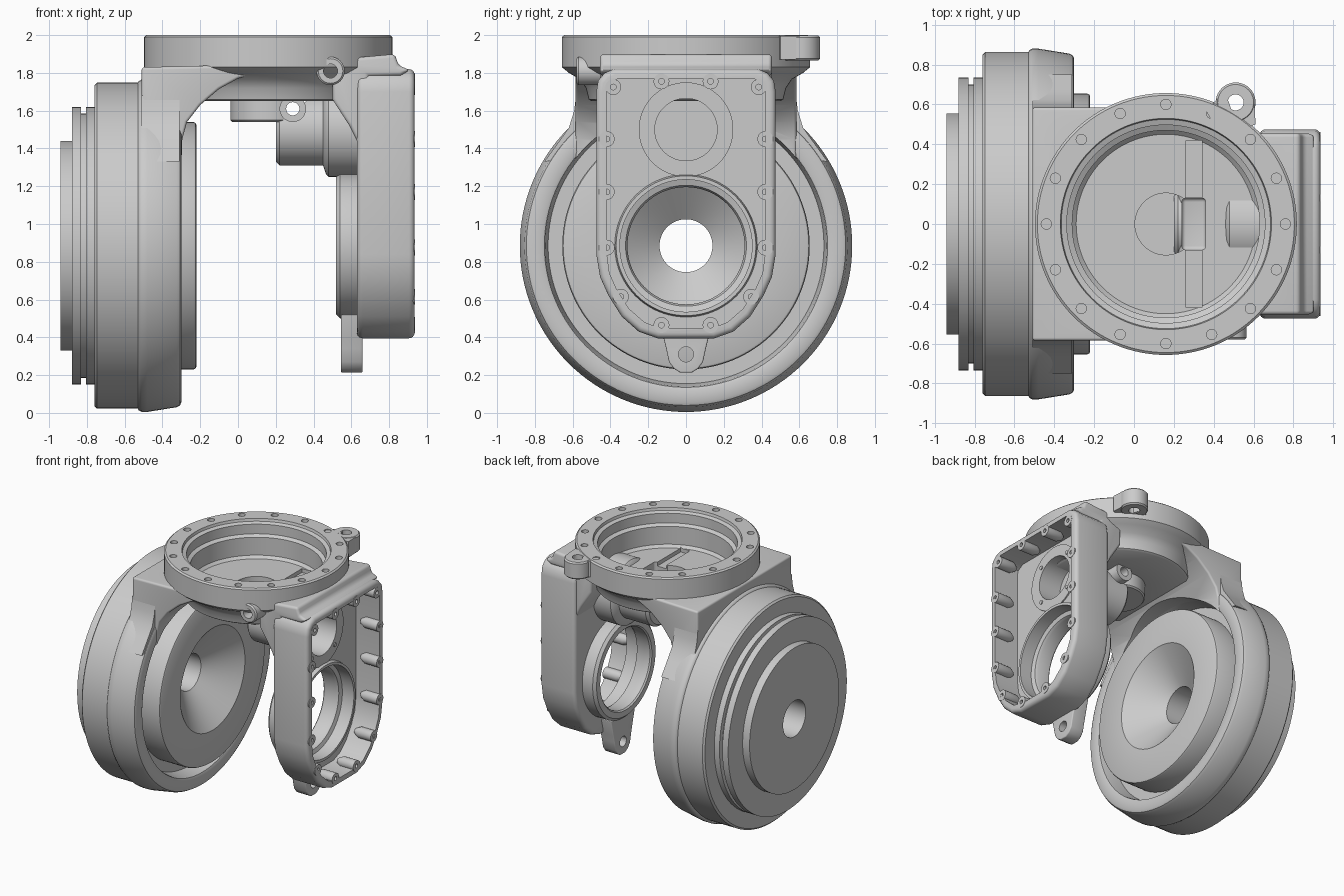
import bpy, bmesh
from math import sin, cos, pi, radians
from mathutils import Vector

if "Cube" in bpy.data.objects:
    bpy.data.objects.remove(bpy.data.objects["Cube"])

MAP = {'x': lambda a, b, h: Vector((h, a, b)),
       'y': lambda a, b, h: Vector((a, h, b)),
       'z': lambda a, b, h: Vector((a, b, h))}


def finish(name, bm):
    bmesh.ops.remove_doubles(bm, verts=bm.verts, dist=1e-5)
    bmesh.ops.recalc_face_normals(bm, faces=bm.faces)
    me = bpy.data.meshes.new(name)
    bm.to_mesh(me)
    bm.free()
    ob = bpy.data.objects.new(name, me)
    bpy.context.collection.objects.link(ob)
    return ob


def lathe(name, profile, axis='z', at=(0, 0), seg=96):
    """Revolve a closed (radius, height) outline about an axis."""
    bm = bmesh.new()
    rings = [[bm.verts.new(MAP[axis](at[0] + r * cos(2 * pi * i / seg),
                                     at[1] + r * sin(2 * pi * i / seg), h))
              for i in range(seg)] for r, h in profile]
    n = len(profile)
    for k in range(n):
        if profile[k][0] == 0 and profile[(k + 1) % n][0] == 0:
            continue
        a, b = rings[k], rings[(k + 1) % n]
        for i in range(seg):
            j = (i + 1) % seg
            bm.faces.new((a[i], a[j], b[j], b[i]))
    return finish(name, bm)


def cyl(name, axis, at, r, h0, h1, seg=32):
    return lathe(name, [(0, h0), (r, h0), (r, h1), (0, h1)], axis, at, seg)


def tube(name, axis, at, r, hole, h0, h1, seg=40):
    return lathe(name, [(hole, h0), (r - .01, h0), (r, h0 + .01), (r, h1 - .01),
                        (r - .01, h1), (hole, h1)], axis, at, seg)


def bake(ob):
    dg = bpy.context.evaluated_depsgraph_get()
    me = bpy.data.meshes.new_from_object(ob.evaluated_get(dg))
    ob.modifiers.clear()
    ob.data = me


def prism(name, pts, axis, h0, h1, bevel=0):
    bm = bmesh.new()
    lo = [bm.verts.new(MAP[axis](a, b, h0)) for a, b in pts]
    hi = [bm.verts.new(MAP[axis](a, b, h1)) for a, b in pts]
    bm.faces.new(lo)
    bm.faces.new(hi)
    for i in range(len(pts)):
        j = (i + 1) % len(pts)
        bm.faces.new((lo[i], lo[j], hi[j], hi[i]))
    ob = finish(name, bm)
    if bevel:
        m = ob.modifiers.new('bevel', 'BEVEL')
        m.width, m.segments = bevel, 4
        m.limit_method, m.angle_limit = 'ANGLE', radians(40)
        bake(ob)
    return ob


def cut(obs, cutters):
    for ob in obs:
        for c in cutters:
            m = ob.modifiers.new('cut', 'BOOLEAN')
            m.operation, m.object, m.solver = 'DIFFERENCE', c, 'EXACT'
        bpy.context.view_layer.update()
        bake(ob)


def mirror(half):
    return half + [(-a, b) for a, b in reversed(half)]


CX, ZW, ZP = .16, .885, 1.5     # bowl centre x, wheel axis height, pinion axis height

# Big round drive housing with side recess and central funnel
lathe('drive_housing', [
    (.14, -.94), (.555, -.94), (.555, -.88), (.735, -.88), (.735, -.83), (.70, -.83),
    (.70, -.805), (.735, -.805), (.735, -.76), (.85, -.76), (.863, -.747), (.863, -.53),
    (.872, -.525), (.88, -.51), (.88, -.48), (.855, -.325), (.845, -.307), (.83, -.30),
    (.765, -.30), (.75, -.306), (.745, -.32), (.73, -.42), (.655, -.42), (.655, -.235),
    (.65, -.225), (.64, -.22), (.40, -.22), (.14, -.42)], 'x', (0, ZW), 128)

# Top bowl with flange, floor well and tapered underside
bowl = lathe('top_bowl', [
    (0, 1.60), (.155, 1.60), (.155, 1.72), (.45, 1.72), (.47, 1.74), (.47, 1.88), (.497, 1.895),
    (.497, 1.97), (.525, 1.98), (.53, 2.0), (.645, 2.0), (.657, 1.99), (.657, 1.83), (.62, 1.80),
    (.56, 1.765), (.53, 1.72), (.515, 1.66), (.50, 1.65), (.20, 1.65), (.20, 1.55), (.19, 1.54),
    (0, 1.54)], 'z', (CX, 0), 128)

# Arched yoke between drive housing and bowl
yoke = prism('arched_yoke', [
    (-.51, 1.30), (-.51, 1.83), (.32, 1.85), (.32, 1.82), (.15, 1.81), (0, 1.77), (-.1, 1.715),
    (-.2, 1.63), (-.27, 1.54), (-.295, 1.45), (-.30, 1.30)], 'y', -.585, .585, .03)
for s, side in ((1, 'back'), (-1, 'front')):
    prism(side + '_yoke_fillet', [(s * a, b) for a, b in [
        (.52, 1.70), (.582, 1.68), (.592, 1.60), (.62, 1.51), (.67, 1.44), (.75, 1.33),
        (.67, 1.34), (.57, 1.45)]], 'x', -.51, -.31)

# Gearbox case, open on its right side
outline = [(0, .39), (.15, .395), (.25, .43), (.34, .51), (.41, .62), (.455, .72), (.475, .84),
           (.475, 1.70), (.465, 1.76), (.43, 1.80), (.38, 1.82)]
inner = [(0, .445), (.14, .45), (.22, .48), (.30, .55), (.365, .65), (.405, .74), (.42, .85),
         (.42, 1.70), (.41, 1.74), (.36, 1.77)]
case = prism('gearbox_case', mirror(outline[1:]), 'x', .63, .935, .03)
neck = prism('case_neck', [(.50, 1.87), (.83, 1.90), (.85, 1.84), (.91, 1.815), (.86, 1.785),
                           (.69, 1.785), (.69, 1.40), (.64, 1.42), (.59, 1.52), (.50, 1.66)],
             'y', -.455, .455, .02)
pinion = lathe('pinion_housing', [
    (0, .2), (.17, .2), (.19, .22), (.19, .45), (.235, .465), (.25, .48), (.25, .74),
    (.165, .74), (.165, .55), (0, .55)], 'x', (0, ZP), 64)
lathe('bearing_cup', [
    (.365, .52), (.385, .54), (.385, .70), (.37, .76), (.35, .76), (.35, .66), (.32, .65),
    (.31, .63), (.31, .53), (.32, .52)], 'x', (0, ZW))

# Bolt bosses round the case rim, and bolts round the pinion opening
bosses = [(.385, 1.725), (.13, 1.755), (.42, 1.45), (.42, 1.17), (.42, .875), (.345, .615),
          (.13, .465)]
for i, (y, z) in enumerate(bosses):
    for s in (-1, 1):
        lathe(f'rim_boss_{i}_{s}', [(0, .78), (.02, .78), (.042, .82), (.042, .937), (.015, .937),
                                    (.015, .88), (0, .88)], 'x', (s * y, z), 20)
for i in range(4):
    t = pi / 4 + i * pi / 2
    cyl(f'pinion_bolt_{i}', 'x', (.2 * cos(t), ZP + .2 * sin(t)), .015, .73, .747, 12)

# Lifting lugs: flange back, flange front, case bottom
tube('flange_lug', 'z', (.51, .61), .10, .04, 1.865, 1.998)
prism('flange_lug_web', [(.36, .57), (.42, .63), (.46, .655), (.49, .57), (.57, .57), (.605, .60),
                         (.61, .50), (.55, .48), (.40, .5)], 'z', 1.87, 1.995)
lathe('front_lug', [(0, -.40), (.075, -.40), (.075, -.57), (.065, -.58), (.037, -.58), (.037, -.44),
                    (0, -.44)], 'y', (.49, 1.81), 32)
lug = prism('bottom_lug', mirror([(.03, .213), (.065, .235), (.09, .27), (.105, .34), (.12, .40),
                                  (.15, .52)]), 'x', .545, .66, .008)
boss = cyl('pinion_cross_boss', 'y', (.29, 1.61), .07, -.24, .24, 40)

# Cutters
c_bowl = cyl('cut_bowl', 'z', (CX, 0), .485, 1.70, 2.2, 96)
c_well = cyl('cut_well', 'z', (CX, 0), .155, 1.60, 1.9)
c_recess = cyl('cut_recess', 'x', (0, ZW), .745, -.44, -.19, 128)
c_core = cyl('cut_core', 'x', (0, ZW), .70, -.8, -.40, 96)
c_cavity = prism('cut_cavity', mirror(inner[1:]), 'x', .73, 1.1)
c_bearing = cyl('cut_bearing', 'x', (0, ZW), .355, .4, 1.1, 96)
c_pinion = cyl('cut_pinion', 'x', (0, ZP), .20, .5, 1.1, 48)
c_slot = prism('cut_slot', [(.24, -.13), (.36, -.13), (.36, .13), (.24, .13)], 'z', 1.45, 1.9, .02)
c_channel = prism('cut_channel', [(.26, -.42), (.34, -.42), (.34, .42), (.26, .42)], 'z', 1.69, 1.8)
c_cross = cyl('cut_cross', 'y', (.29, 1.61), .035, -.5, .5, 24)
c_lug = cyl('cut_lug', 'x', (0, .31), .04, .4, .8)
c_bolts = [cyl(f'cut_bolt_{i}', 'z', (CX + .6 * cos(i * pi / 8), .6 * sin(i * pi / 8)),
               .026, 1.93, 2.1, 16) for i in range(16)]

cut([bowl], [c_slot, c_channel, c_cross] + c_bolts)
cut([yoke], [c_bowl, c_well, c_recess, c_core])
cut([case], [c_cavity, c_bearing, c_pinion])
cut([neck], [c_bowl, c_pinion])
cut([pinion, boss], [c_slot, c_cross])
cut([lug], [c_lug, c_bearing])
for c in [o for o in bpy.data.objects if o.name.startswith('cut_')]:
    bpy.data.objects.remove(c)

# Smooth shading with crisp edges
for ob in bpy.data.objects:
    ob.select_set(True)
    bpy.context.view_layer.objects.active = ob
bpy.ops.object.shade_smooth_by_angle(angle=radians(35))
